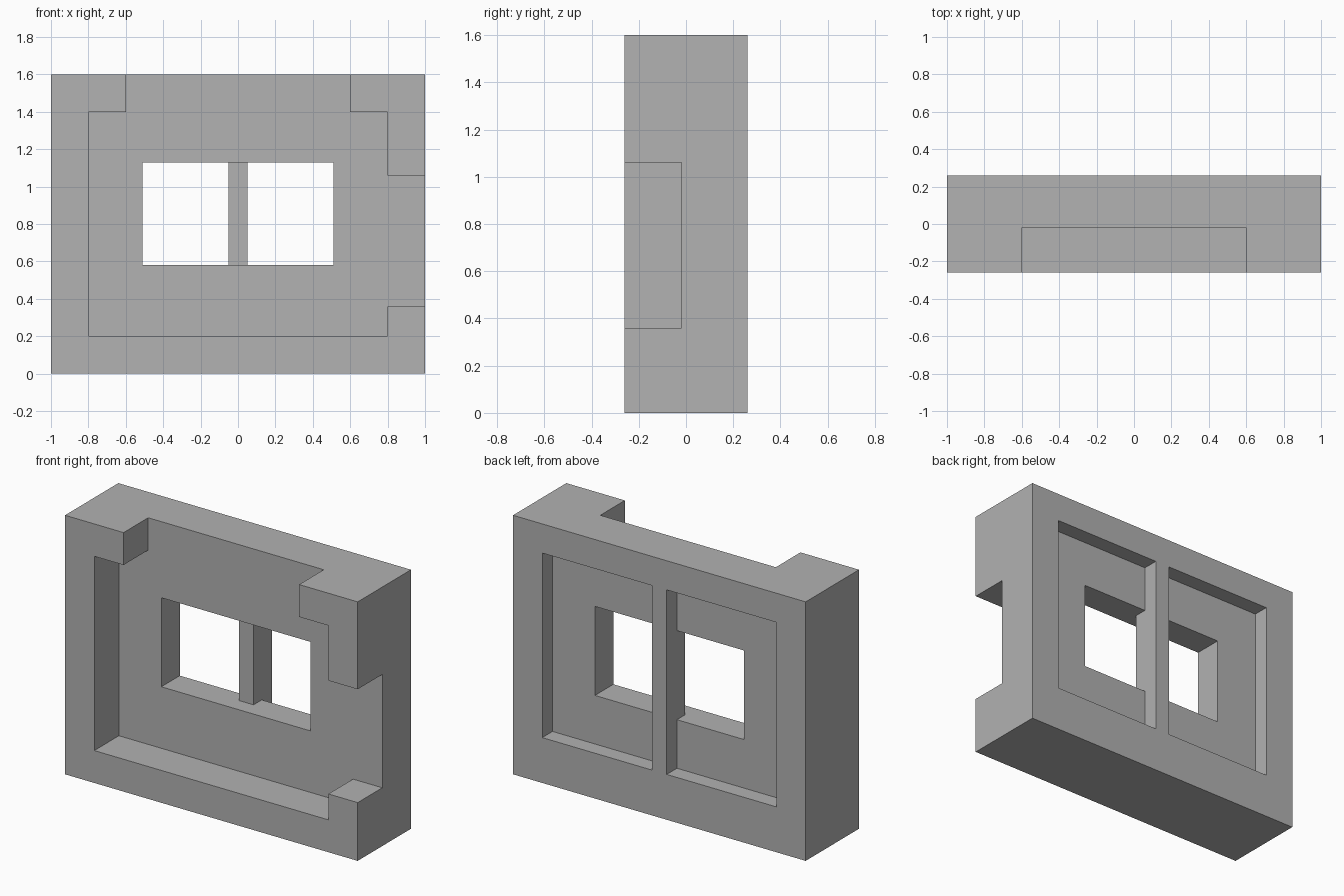
import bpy
import bmesh

cube = bpy.data.objects.get("Cube")
if cube:
    bpy.data.objects.remove(cube, do_unlink=True)

grey = bpy.data.materials.new("plain grey")
grey.use_nodes = True
colour = (0.445, 0.445, 0.445, 1)
grey.diffuse_color = colour
grey.node_tree.nodes["Principled BSDF"].inputs["Base Color"].default_value = colour


def prism(name, outline, front, back):
    """Extrude an outline in x and z from y = front to y = back."""
    bm = bmesh.new()
    face = bm.faces.new([bm.verts.new((x, front, z)) for x, z in outline])
    grown = bmesh.ops.extrude_face_region(bm, geom=[face])["geom"]
    verts = [v for v in grown if isinstance(v, bmesh.types.BMVert)]
    bmesh.ops.translate(bm, verts=verts, vec=(0, back - front, 0))
    bmesh.ops.recalc_face_normals(bm, faces=bm.faces)
    mesh = bpy.data.meshes.new(name)
    bm.to_mesh(mesh)
    bm.free()
    mesh.materials.append(grey)
    obj = bpy.data.objects.new(name, mesh)
    bpy.context.collection.objects.link(obj)
    return obj


def rect(x0, x1, z0, z1):
    return [(x0, z0), (x1, z0), (x1, z1), (x0, z1)]


DEPTH = 0.26       # half thickness of the block
PANEL = -0.02      # front face of the thin panel
POCKET = 0.16      # floor of the rear pockets
MULLION = 0.08     # front face of the centre bar
OUT = 0.1          # overshoot of the cutters

window_frame = prism("window_frame", rect(-1, 1, 0, 1.6), -DEPTH, DEPTH)

# Front recess, open through the top and through the left side
recess = [(-0.8, 0.2), (0.8, 0.2), (0.8, 0.36), (1 + OUT, 0.36),
          (1 + OUT, 1.06), (0.8, 1.06), (0.8, 1.4), (0.6, 1.4),
          (0.6, 1.6 + OUT), (-0.6, 1.6 + OUT), (-0.6, 1.4), (-0.8, 1.4)]
cutters = [prism("front_recess_cutter", recess, -DEPTH - OUT, PANEL)]

# Rear pockets either side of the centre bar
for side in (-1, 1):
    x0, x1 = sorted((side * 0.05, side * 0.8))
    cutters.append(prism("rear_pocket_cutter", rect(x0, x1, 0.28, 1.42),
                         POCKET, DEPTH + OUT))

# Window opening in front of the bar, then the two panes beside it
cutters.append(prism("opening_cutter", rect(-0.51, 0.51, 0.58, 1.13),
                     PANEL - OUT, MULLION))
for side in (-1, 1):
    x0, x1 = sorted((side * 0.05, side * 0.51))
    cutters.append(prism("pane_cutter", rect(x0, x1, 0.58, 1.13),
                         MULLION - 0.05, POCKET + 0.05))

for cutter in cutters:
    cutter.hide_render = True
    cut = window_frame.modifiers.new(cutter.name, "BOOLEAN")
    cut.operation = "DIFFERENCE"
    cut.solver = "EXACT"
    cut.object = cutter

# Apply the cuts and discard the cutters
bpy.context.view_layer.update()
graph = bpy.context.evaluated_depsgraph_get()
result = bpy.data.meshes.new_from_object(window_frame.evaluated_get(graph))
window_frame.modifiers.clear()
window_frame.data = result
for cutter in cutters:
    bpy.data.objects.remove(cutter, do_unlink=True)

result.materials.clear()
result.materials.append(grey)
for face in result.polygons:
    face.material_index = 0
    face.use_smooth = False
